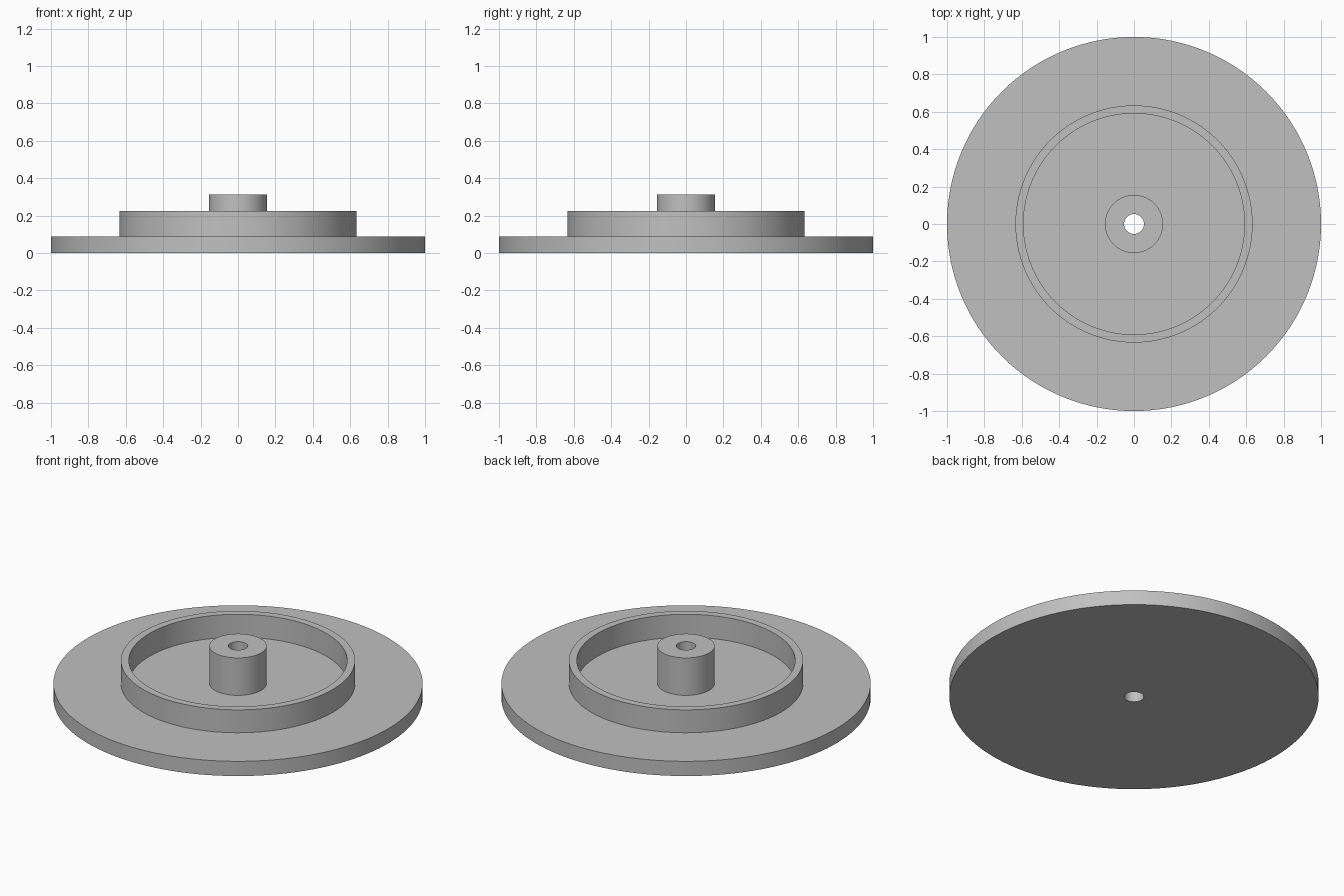
import bpy
import bmesh
from math import radians, tau
from mathutils import Matrix

SEGMENTS = 128

# Main dimensions
plate_r, plate_top = 1.0, 0.088
rim_outer, rim_inner, rim_top = 0.634, 0.591, 0.225
hub_r, bore_r, hub_top = 0.155, 0.053, 0.312

cube = bpy.data.objects.get("Cube")
if cube:
    bpy.data.objects.remove(cube, do_unlink=True)

# Plain grey material
grey = bpy.data.materials.new("plain_grey")
grey.use_nodes = True
colour = (0.53, 0.53, 0.53, 1.0)
grey.diffuse_color = colour
grey.node_tree.nodes["Principled BSDF"].inputs["Base Color"].default_value = colour


def lathe(name, profile, material):
    """Revolve a closed (radius, height) profile around the z axis."""
    bm = bmesh.new()
    rings = []
    for i in range(SEGMENTS):
        turn = Matrix.Rotation(tau * i / SEGMENTS, 3, "Z")
        rings.append([bm.verts.new(turn @ Matrix.Identity(3) @ bm_point(r, z))
                      for r, z in profile])
    count = len(profile)
    for i, ring in enumerate(rings):
        following = rings[(i + 1) % SEGMENTS]
        for j in range(count):
            k = (j + 1) % count
            bm.faces.new((ring[j], following[j], following[k], ring[k]))
    bmesh.ops.recalc_face_normals(bm, faces=bm.faces)
    mesh = bpy.data.meshes.new(name)
    bm.to_mesh(mesh)
    bm.free()
    mesh.materials.append(material)
    obj = bpy.data.objects.new(name, mesh)
    bpy.context.collection.objects.link(obj)
    return obj


def bm_point(radius, height):
    return Matrix.Translation((radius, 0, height)).to_translation()


# Flanged disc: plate, raised rim and bored hub turned as one solid
flanged_disc = lathe("flanged_disc", [
    (bore_r, 0), (plate_r, 0), (plate_r, plate_top),
    (rim_outer, plate_top), (rim_outer, rim_top),
    (rim_inner, rim_top), (rim_inner, plate_top),
    (hub_r, plate_top), (hub_r, hub_top), (bore_r, hub_top),
], grey)

# Smooth round walls, crisp edges
bpy.ops.object.select_all(action="DESELECT")
flanged_disc.select_set(True)
bpy.context.view_layer.objects.active = flanged_disc
bpy.ops.object.shade_smooth_by_angle(angle=radians(30))
